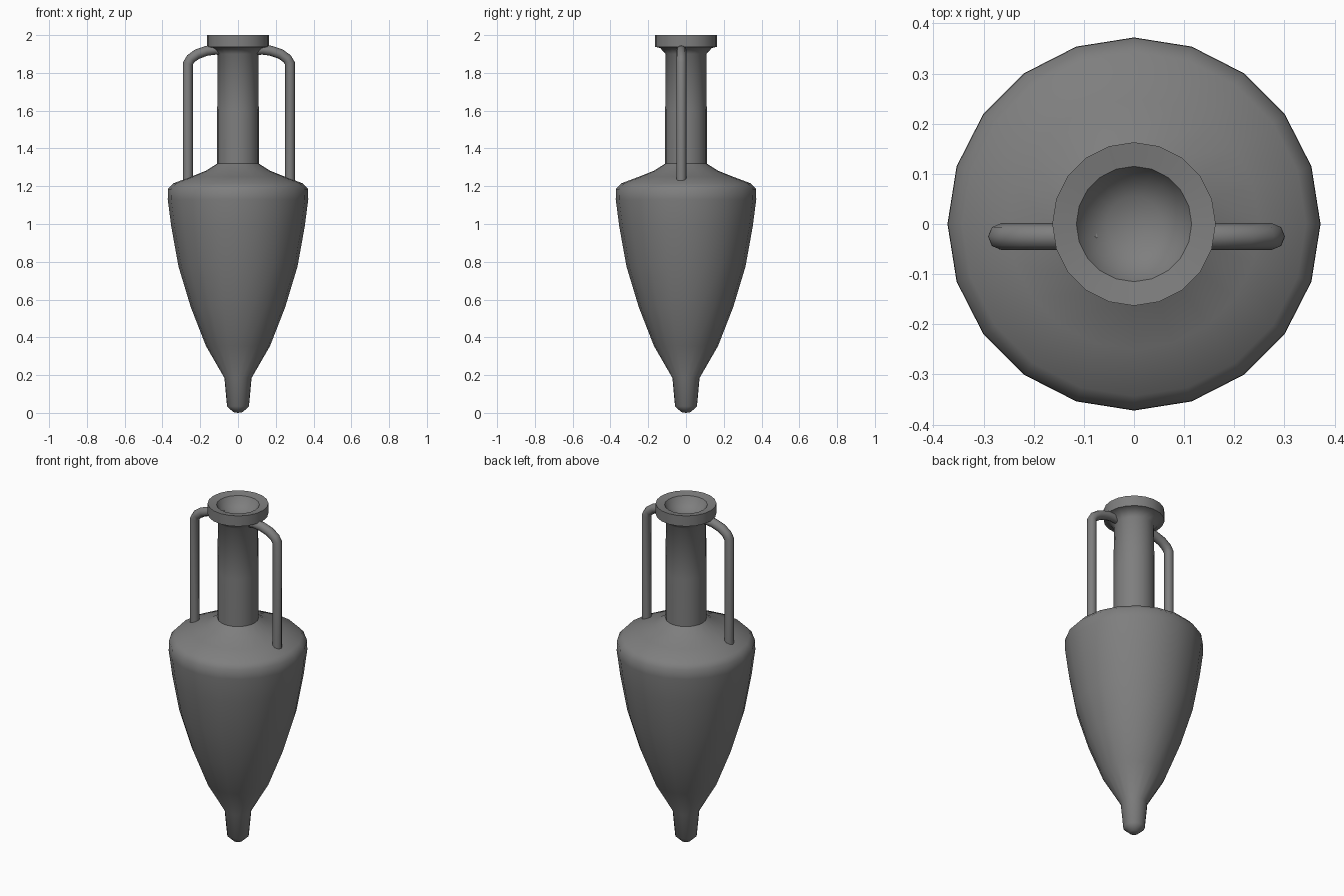
import bpy
import bmesh
import math

if "Cube" in bpy.data.objects:
    bpy.data.objects.remove(bpy.data.objects["Cube"])

SIDES = 20

clay = bpy.data.materials.new("grey_clay")
clay.use_nodes = True
grey = (0.21, 0.21, 0.21, 1)
clay.diffuse_color = grey
clay.node_tree.nodes["Principled BSDF"].inputs["Base Color"].default_value = grey


def finish(obj, angle):
    """Give an object its material and smooth shading with sharp edges."""
    obj.data.materials.append(clay)
    bpy.ops.object.select_all(action="DESELECT")
    obj.select_set(True)
    bpy.context.view_layer.objects.active = obj
    if obj.type == "CURVE":
        bpy.ops.object.convert(target="MESH")
    bpy.ops.object.shade_smooth_by_angle(angle=math.radians(angle))


def lathe(name, profile, angle=50):
    """Spin an (r, z) profile, listed upwards along the outside, about z."""
    bm = bmesh.new()
    verts = [bm.verts.new((r, 0, z)) for r, z in profile]
    edges = [bm.edges.new(pair) for pair in zip(verts, verts[1:])]
    bmesh.ops.spin(bm, geom=verts + edges, cent=(0, 0, 0), axis=(0, 0, 1),
                   angle=math.tau, steps=SIDES)
    bmesh.ops.remove_doubles(bm, verts=bm.verts, dist=0.0005)
    bmesh.ops.recalc_face_normals(bm, faces=bm.faces)
    mesh = bpy.data.meshes.new(name)
    bm.to_mesh(mesh)
    bm.free()
    obj = bpy.data.objects.new(name, mesh)
    bpy.context.collection.objects.link(obj)
    finish(obj, angle)


def handle(name, side):
    """Round tube rising from the shoulder and bending in to the neck."""
    path = [(0.27, 1.21), (0.27, 1.85), (0.255, 1.875), (0.22, 1.9),
            (0.17, 1.917), (0.125, 1.923), (0.08, 1.92)]
    curve = bpy.data.curves.new(name, "CURVE")
    curve.dimensions = "3D"
    curve.bevel_depth = 0.0265
    curve.bevel_resolution = 2
    curve.use_fill_caps = True
    spline = curve.splines.new("POLY")
    spline.points.add(len(path) - 1)
    for point, (x, z) in zip(spline.points, path):
        point.co = (0.005 + side * x, -0.025, z, 1)
    obj = bpy.data.objects.new(name, curve)
    bpy.context.collection.objects.link(obj)
    finish(obj, 60)


# Pointed foot, tapering belly, shoulder, neck, rim and hollow mouth
lathe("vessel", [
    (0, 0), (0.025, 0.004), (0.058, 0.035), (0.072, 0.185),
    (0.17, 0.355), (0.25, 0.56), (0.315, 0.775), (0.353, 0.985),
    (0.372, 1.13), (0.371, 1.185), (0.343, 1.215), (0.25, 1.25),
    (0.17, 1.282), (0.11, 1.32), (0.11, 1.6), (0.108, 1.9),
    (0.137, 1.932), (0.163, 1.938), (0.163, 2.0), (0.115, 1.992),
    (0.095, 1.955), (0.055, 1.93), (0, 1.92),
])

# Pair of handles
for label, side in (("left", 1), ("right", -1)):
    handle(label + "_handle", side)
